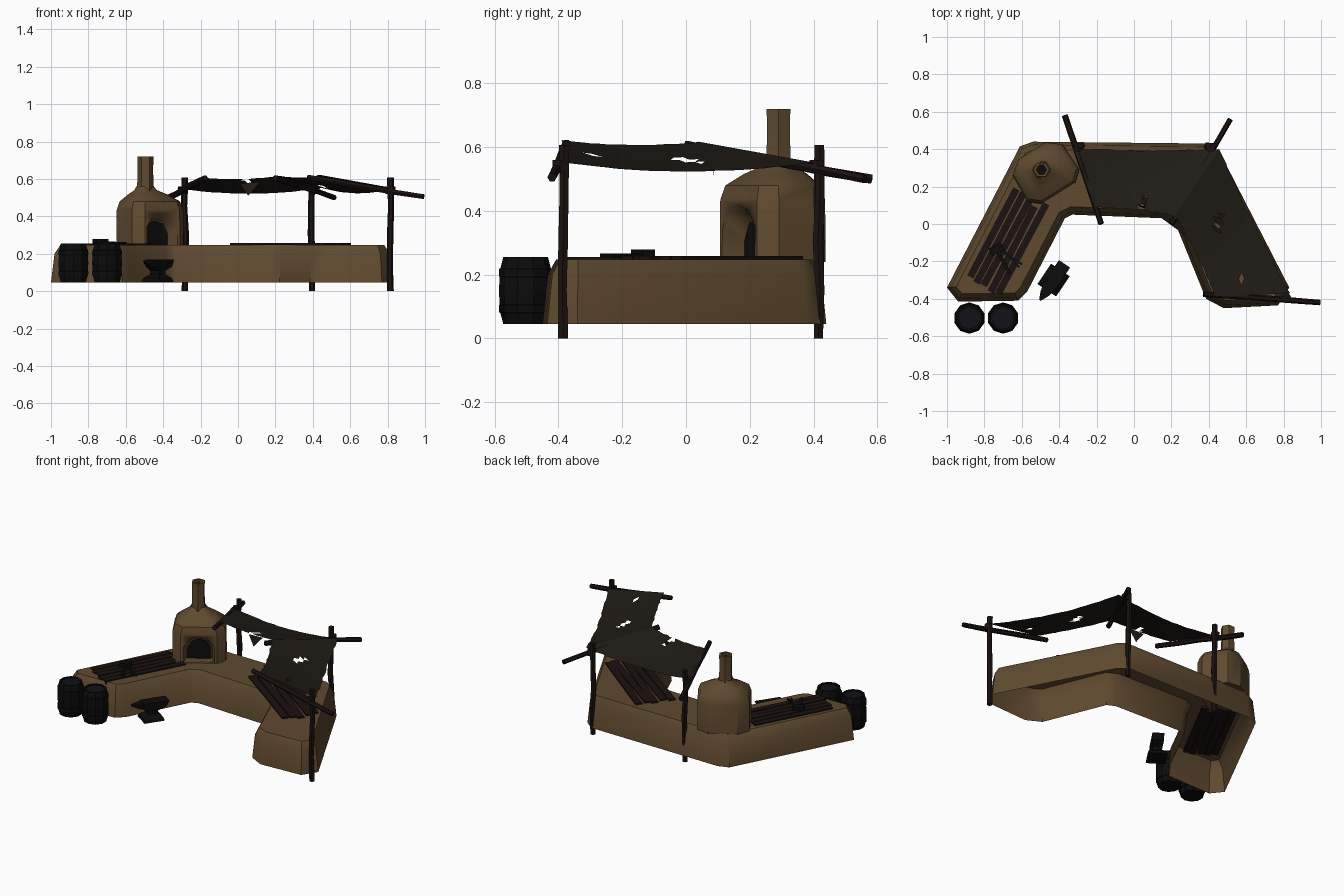
import bpy, bmesh, math, random
from mathutils import Vector, Matrix

if "Cube" in bpy.data.objects:
    bpy.data.objects.remove(bpy.data.objects["Cube"])

random.seed(4)

def mat(name, c):
    m = bpy.data.materials.new(name)
    m.diffuse_color = (*c, 1)
    m.use_nodes = True
    m.node_tree.nodes["Principled BSDF"].inputs["Base Color"].default_value = m.diffuse_color
    return m

CLAY = mat("clay", (0.115, 0.068, 0.029))
WOOD = mat("dark_wood", (0.011, 0.006, 0.005))
CLOTH = mat("old_cloth", (0.014, 0.011, 0.008))
IRON = mat("iron", (0.0035, 0.0035, 0.004))
STEEL = mat("barrel_lid", (0.005, 0.006, 0.009))

def make(name, bm, *mats, smooth=False):
    bmesh.ops.recalc_face_normals(bm, faces=bm.faces)
    me = bpy.data.meshes.new(name)
    bm.to_mesh(me)
    bm.free()
    if smooth:
        me.shade_smooth()
        me.set_sharp_from_angle(angle=math.radians(38))
    ob = bpy.data.objects.new(name, me)
    for m in mats:
        me.materials.append(m)
    bpy.context.collection.objects.link(ob)
    return ob

def loft(name, rings, material, caps=(True, True)):
    bm = bmesh.new()
    vs = [[bm.verts.new(p) for p in r] for r in rings]
    n = len(vs[0])
    for a, b in zip(vs, vs[1:]):
        for i in range(n):
            j = (i + 1) % n
            bm.faces.new((a[i], a[j], b[j], b[i]))
    if caps[0]:
        bm.faces.new(vs[0][::-1])
    if caps[1]:
        bm.faces.new(vs[-1])
    return make(name, bm, material, smooth=material in (CLAY, WOOD))

def ring(c, r, n, z, turn=0.0):
    return [(c[0] + r * math.cos(turn + 2 * math.pi * i / n),
             c[1] + r * math.sin(turn + 2 * math.pi * i / n), z) for i in range(n)]

def inset(poly, d):
    # mitred inset of a counter-clockwise outline
    out, n = [], len(poly)
    for i in range(n):
        p, q, r = (Vector(poly[k % n]) for k in (i - 1, i, i + 1))
        e, f = (q - p).normalized(), (r - q).normalized()
        n1, n2 = Vector((-e.y, e.x)), Vector((-f.y, f.x))
        out.append(q + (n1 + n2) * (d / (1 + n1.dot(n2))))
    return out

def pole(name, p, q, r, bend=0.005, n=6, segs=4):
    p, q = Vector(p), Vector(q)
    rot = (q - p).to_track_quat('Z', 'Y')
    rings = []
    for k in range(segs + 1):
        c = p.lerp(q, k / segs)
        if 0 < k < segs:
            c += rot @ Vector((random.uniform(-bend, bend), random.uniform(-bend, bend), 0))
        rr = r * random.uniform(0.88, 1.05)
        rings.append([c + rot @ Vector(v) for v in ring((0, 0), rr, n, 0)])
    return loft(name, rings, WOOD)

def box(bm, size, loc, ang=0.0):
    m = Matrix.Translation(loc) @ Matrix.Rotation(ang, 4, 'Z') @ Matrix.Diagonal((*size, 1))
    bmesh.ops.create_cube(bm, size=1, matrix=m)

# U-shaped clay counter, open underneath
outline = [(-1.0, -.34), (-.94, -.415), (-.62, -.41), (-.57, -.36), (-.37, .03), (-.33, .05),
           (.17, .03), (.22, .005), (.385, -.4), (.48, -.45), (.77, -.435), (.83, -.34),
           (.46, .38), (.4, .43), (-.54, .44), (-.61, .415)]
loft("counter", [[(*p, z) for p in inset(outline, d)]
                 for d, z in ((0, .045), (.016, .2), (.042, .247))], CLAY, (False, True))

# Clay forge body, facing the inner corner
FC, FA = Vector((-.465, .262, 0)), math.radians(-58)
F, S = Vector((math.cos(FA), math.sin(FA), 0)), Vector((-math.sin(FA), math.cos(FA), 0))
half = [(.12, .115), (.07, .17), (-.1, .165), (-.16, .09)]
shape = half + [(f, -s) for f, s in half[::-1]]
CH = Vector((-.495, .29, 0))
rings = []
for k, t, z in ((.96, 0, .24), (.95, 0, .435), (.86, .05, .48), (.58, .45, .515), (.32, .9, .54), (.25, 1, .56)):
    c = FC.lerp(CH, t)
    rings.append([c + F * (f * k) + S * (s * k) + Vector((0, 0, z)) for f, s in shape])
forge = loft("forge_body", rings, CLAY)

def arch(f, w, top, base=.247):
    prof = [(-w, base), (w, base), (w, top - .07), (w * .6, top - .015), (0, top),
            (-w * .6, top - .015), (-w, top - .07)]
    return [FC + F * f + S * s + Vector((0, 0, z)) for s, z in prof]

# Tapered arch recess and dark hearth mouth
cutter = loft("hearth_cutter", [arch(.18, .112, .445), arch(.04, .078, .385)], CLAY)
cutter.hide_render = True
cutter.hide_viewport = True
mod = forge.modifiers.new("hearth", 'BOOLEAN')
mod.operation = 'DIFFERENCE'
mod.object = cutter
loft("hearth_mouth", [arch(.035, .074, .378), arch(.046, .074, .378)], IRON)

# Hollow hexagonal chimney
loft("chimney", [ring(CH, .046, 6, .53), ring(CH, .041, 6, .64), ring(CH, .043, 6, .72),
                 ring(CH, .028, 6, .72), ring(CH, .028, 6, .6)], CLAY)
loft("chimney_soot", [ring(CH, .029, 6, .6), ring(CH, .029, 6, .7)], IRON)

# Awning posts and cross rods
for i, (x, y) in enumerate([(-.285, .415), (.395, .415), (.815, -.385)]):
    pole(f"awning_post_{i + 1}", (x, y, 0), (x, y + .003, .607), .018)
rods = [((-.37, .58, .5), (-.175, 0, .605)), ((.515, .56, .5), (.2, 0, .605)),
        ((.995, -.42, .505), (.37, -.375, .61))]
for i, (p, q) in enumerate(rods):
    pole(f"awning_rod_{i + 1}", p, q, .016)

# Rope lashings where posts and rods cross
for i, (x, y) in enumerate([(-.295, .41), (.41, .41), (.815, -.395)]):
    loft(f"lashing_{i + 1}", [ring((x, y), .027, 6, .52), ring((x, y), .027, 6, .56)], WOOD)

def awning(name, a0, a1, b0, b1, sag, holes, nu=20, nv=12):
    a0, a1, b0, b1 = map(Vector, (a0, a1, b0, b1))
    bm = bmesh.new()
    uv, grid = {}, []
    for i in range(nu + 1):
        row, u = [], i / nu
        for j in range(nv + 1):
            v = j / nv
            mid = 4 * u * (1 - u)
            w = v + mid * .06 * (.5 - v)
            if j in (0, nv) and 0 < i < nu:
                w += random.uniform(-.012, .012)
            p = a0.lerp(a1, w).lerp(b0.lerp(b1, w), u)
            p.z -= mid * sag * (.75 + .45 * math.sin(3 * v + 1))
            vert = bm.verts.new(p)
            uv[vert] = Vector((u, v))
            row.append(vert)
        grid.append(row)
    for i in range(nu):
        for j in range(nv):
            bm.faces.new((grid[i][j], grid[i + 1][j], grid[i + 1][j + 1], grid[i][j + 1]))
    bmesh.ops.triangulate(bm, faces=bm.faces[:])
    torn = []
    for f in bm.faces:
        c = sum((uv[v] for v in f.verts), Vector((0, 0))) / 3
        if any(((c.x - u) / ru) ** 2 + ((c.y - v) / rv) ** 2 < 1 for u, v, ru, rv in holes):
            torn.append(f)
    bmesh.ops.delete(bm, geom=torn, context='FACES')
    return make(name, bm, CLOTH, smooth=True)

# Torn cloth awnings, hung from rod to rod and meeting over the middle one
awning("back_awning", (-.325, .405, .55), (-.205, .09, .608), (.455, .4, .552), (.22, .04, .617),
       .028, [(.56, .97, .035, .14), (.57, .85, .025, .1)])
awning("right_awning", (.455, .4, .552), (.22, .04, .617), (.835, -.37, .55), (.435, -.39, .622),
       .026, [(.35, .42, .03, .07), (.39, .5, .03, .08), (.85, .55, .026, .07)])
# Scrap of cloth hanging from the torn front edge
bm = bmesh.new()
bm.faces.new([bm.verts.new(p) for p in ((.01, .1, .575), (.12, .09, .585), (.055, .085, .51))])
make("cloth_scrap", bm, CLOTH)

def slats(name, center, ang, length, width, n, z, thick):
    bm = bmesh.new()
    for i in range(n):
        off = (i - (n - 1) / 2) * width / n
        slip = random.uniform(-.02, .02)
        x = center[0] + slip * math.cos(ang) - off * math.sin(ang)
        y = center[1] + slip * math.sin(ang) + off * math.cos(ang)
        box(bm, (length * random.uniform(.93, 1.03), width / n * .86, thick), (x, y, z),
            ang + random.uniform(-.02, .02))
    return make(name, bm, WOOD)

# Wooden slats let into the counter top
slats("left_slats", (-.68, -.1), math.radians(62), .54, .22, 5, .243, .024)
slats("right_slats", (.28, .085), math.radians(-37), .66, .25, 5, .253, .01)

# Hammer and tongs on the left slats
bm = bmesh.new()
box(bm, (.075, .045, .026), (-.735, -.135, .266), .5)
box(bm, (.018, .15, .012), (-.70, -.2, .26), .5)
make("hammer", bm, IRON)
bm = bmesh.new()
for s in (-1, 1):
    box(bm, (.17, .01, .01), (-.67, -.17, .258), -.7 + s * .13)
make("tongs", bm, IRON)

# Barrels with hoops and sunken lids
for i, (x, y) in enumerate([(-.88, -.503), (-.7, -.503)]):
    c = (x, y)
    prof = [(.07, .045), (.079, .08), (.083, .082), (.084, .105), (.081, .107), (.084, .15), (.081, .193),
            (.084, .195), (.083, .218), (.079, .22), (.07, .256), (.058, .256), (.058, .246)]
    t = math.radians(18)
    loft(f"barrel_{i + 1}", [ring(c, r, 10, z, t) for r, z in prof], IRON)
    loft(f"barrel_lid_{i + 1}", [ring(c, .057, 10, .24, t), ring(c, .057, 10, .25, t)], STEEL)

# Anvil: foot, waist, body and tapered horn
AM = Matrix.Translation((-.43, -.3, 0)) @ Matrix.Rotation(math.radians(56), 4, 'Z')
def rect(l, r, w, z):
    return [AM @ Vector(p) for p in ((l, -w, z), (r, -w, z), (r, w, z), (l, w, z))]
loft("anvil", [rect(-.065, .065, .06, .05), rect(-.06, .06, .052, .07), rect(-.03, .035, .028, .09),
               rect(-.03, .035, .028, .11), rect(-.06, .085, .036, .13), rect(-.06, .105, .036, .168)], IRON)
loft("anvil_horn", [[AM @ Vector((x, s * w, z)) for s, z in ((-1, .163), (-.7, lo), (.7, lo), (1, .163))]
                    for x, w, lo in ((-.05, .034, .125), (-.09, .024, .135), (-.13, .005, .153))], IRON)
